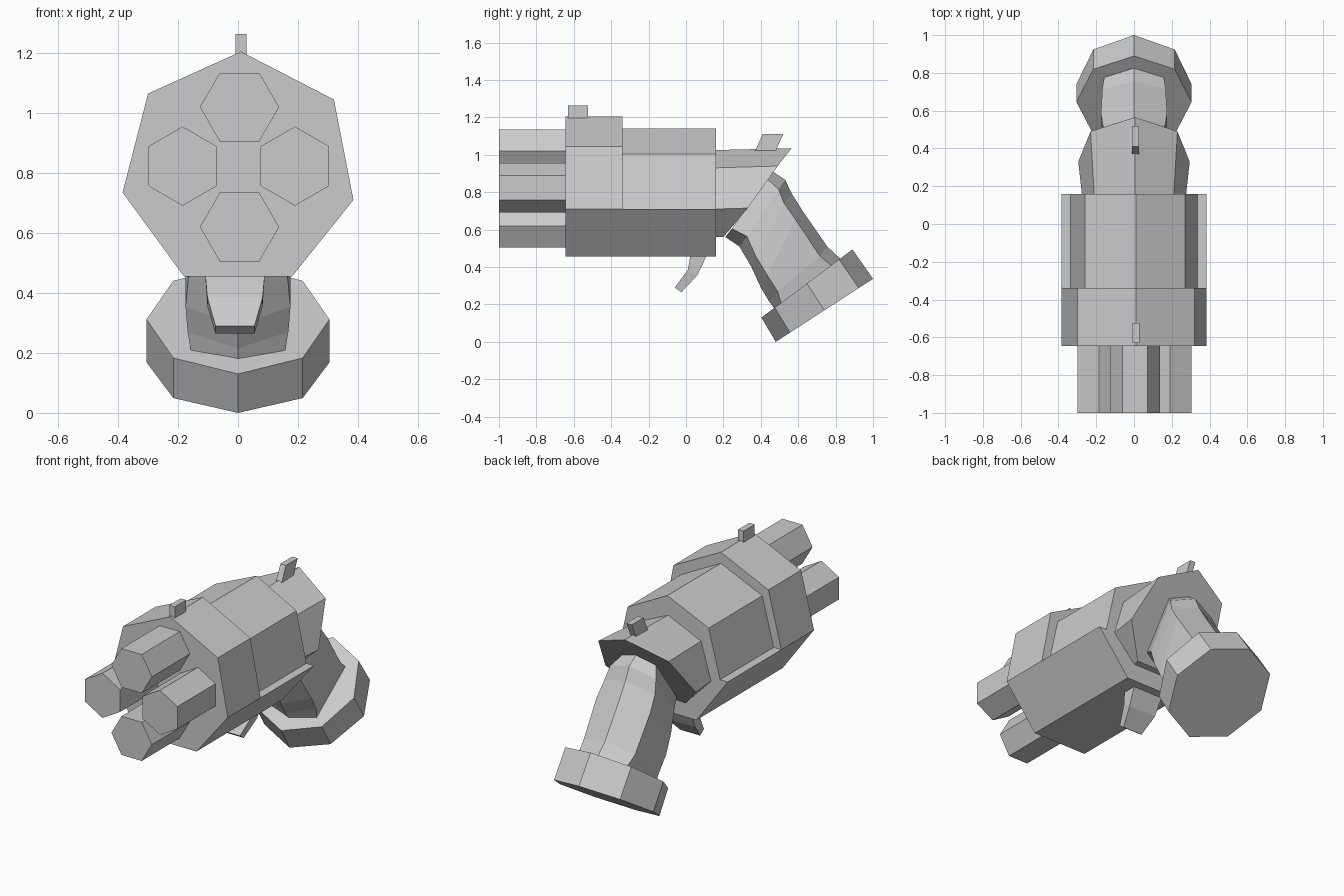
import bpy
import bmesh
from math import cos, sin, pi, radians

cube = bpy.data.objects.get("Cube")
if cube:
    bpy.data.objects.remove(cube, do_unlink=True)

# One plain grey for every part
grey = bpy.data.materials.new("plain grey")
grey.use_nodes = True
colour = (0.6, 0.6, 0.6, 1.0)
grey.diffuse_color = colour
grey.node_tree.nodes["Principled BSDF"].inputs["Base Color"].default_value = colour


def loft(name, rings):
    """Skin a closed, flat shaded solid through rings of equal point count."""
    bm = bmesh.new()
    loops = [[bm.verts.new(p) for p in ring] for ring in rings]
    count = len(loops[0])
    for a, b in zip(loops, loops[1:]):
        for i in range(count):
            j = (i + 1) % count
            bm.faces.new((a[i], a[j], b[j], b[i]))
    bm.faces.new(loops[0])
    bm.faces.new(loops[-1])
    bmesh.ops.recalc_face_normals(bm, faces=bm.faces)
    mesh = bpy.data.meshes.new(name)
    bm.to_mesh(mesh)
    bm.free()
    mesh.materials.append(grey)
    obj = bpy.data.objects.new(name, mesh)
    bpy.context.scene.collection.objects.link(obj)
    return obj


def extrude_y(name, section, y0, y1):
    """Extrude an (x, z) section along y."""
    return loft(name, [[(x, y, z) for x, z in section] for y in (y0, y1)])


def extrude_x(name, side, x0, x1):
    """Extrude a (y, z) side profile along x."""
    return loft(name, [[(x, y, z) for y, z in side] for x in (x0, x1)])


# Body: heptagonal front block, with a stepped-in upper shell behind it
floor = [(0.18, 0.455), (-0.18, 0.455)]
extrude_y("front_block",
          [(0.01, 1.205), (0.32, 1.045), (0.385, 0.71)] + floor
          + [(-0.385, 0.735), (-0.3, 1.065)], -0.645, -0.34)
extrude_y("rear_block",
          [(0.01, 1.14), (0.27, 1.003), (0.335, 0.71), (0.385, 0.71)] + floor
          + [(-0.385, 0.735), (-0.335, 0.735), (-0.26, 1.02)], -0.34, 0.16)

# Tail: narrower heptagon ending in a sloping cut
tail_front = [(0.21, 0.93), (0.275, 0.71), (0.13, 0.56)]
tail_back = [(0.23, 0.49, 0.94), (0.295, 0.33, 0.715), (0.14, 0.2, 0.56)]
front = [(x, 0.15, z) for x, z in tail_front]


def mirrored(apex, half):
    return [apex] + half + [(-x, y, z) for x, y, z in reversed(half)]


loft("tail", [mirrored((0.005, 0.15, 1.025), front),
              mirrored((0.005, 0.565, 1.035), tail_back)])

# Four hexagonal barrels
barrels = {"top": (0.005, 1.02, 0), "bottom": (0.005, 0.62, 0),
           "right": (-0.185, 0.823, 30), "left": (0.19, 0.823, 30)}
for side, (cx, cz, turn) in barrels.items():
    angles = [radians(turn) + k * pi / 3 for k in range(6)]
    hexagon = [(cx + 0.132 * cos(a), cz + 0.132 * sin(a)) for a in angles]
    extrude_y(side + "_barrel", hexagon, -1.0, -0.64)

# Front sight and hammer
extrude_x("front_sight",
          [(-0.63, 1.18), (-0.525, 1.18), (-0.525, 1.263), (-0.63, 1.263)],
          -0.008, 0.028)
extrude_x("hammer",
          [(0.36, 1.0), (0.47, 1.0), (0.52, 1.11), (0.41, 1.11)],
          -0.01, 0.026)

# Trigger: curved blade that narrows to its tip
blade = [((0.025, 0.47), (0.115, 0.47), 0.1),
         ((0.01, 0.385), (0.06, 0.355), 0.092),
         ((-0.06, 0.29), (-0.025, 0.265), 0.065)]
loft("trigger", [[(-0.01 - w, *a), (-0.01 + w, *a),
                  (-0.01 + w, *b), (-0.01 - w, *b)] for a, b, w in blade])

# Grip: hexagonal sections as front ridge, front side, back side, back ridge
sections = [
    ((0.21, 0.56), (0.245, 0.605), (0.435, 0.87), (0.465, 0.91), 0.11),
    ((0.285, 0.51), (0.325, 0.565), (0.495, 0.815), (0.53, 0.867), 0.15),
    ((0.35, 0.4), (0.375, 0.455), (0.525, 0.74), (0.565, 0.793), 0.165),
    ((0.4, 0.29), (0.435, 0.355), (0.585, 0.655), (0.622, 0.702), 0.175),
    ((0.445, 0.215), (0.49, 0.27), (0.715, 0.46), (0.755, 0.51), 0.168),
    ((0.475, 0.175), (0.51, 0.205), (0.78, 0.405), (0.825, 0.445), 0.157)]
loft("grip", [[(0, *f), (w, *fs), (w, *bs), (0, *b), (-w, *bs), (-w, *fs)]
              for f, fs, bs, b, w in sections])

# Grip cap: octagonal disc, its upper face tilted a little more than its base


def octagon(low, high):
    """Octagon ring whose opposite corners sit at two (y, z) points."""
    (y0, z0), (y1, z1) = low, high
    ring = []
    for k in range(8):
        t = (1 - cos(k * pi / 4)) / 2
        ring.append((0.305 * sin(k * pi / 4), y0 + t * (y1 - y0), z0 + t * (z1 - z0)))
    return ring


loft("grip_cap", [octagon((0.48, 0.0), (1.0, 0.337)),
                  octagon((0.403, 0.13), (0.89, 0.494))])
